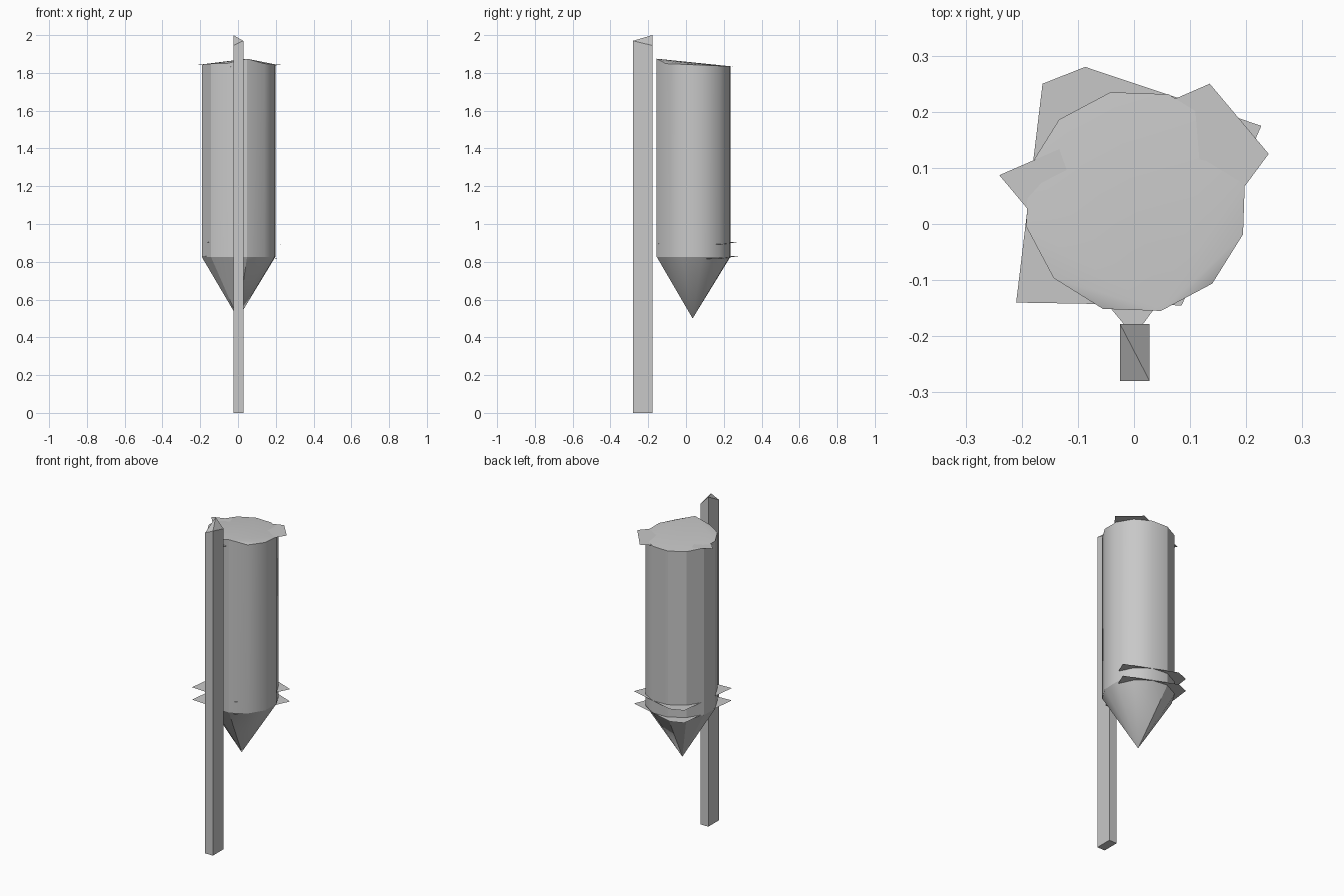
import bpy, bmesh, math

if "Cube" in bpy.data.objects:
    bpy.data.objects.remove(bpy.data.objects["Cube"])

grey = bpy.data.materials.new("light_grey")
grey.diffuse_color = (0.58, 0.58, 0.58, 1)
grey.use_nodes = True
grey.node_tree.nodes["Principled BSDF"].inputs["Base Color"].default_value = grey.diffuse_color


def finish(name, bm):
    mesh = bpy.data.meshes.new(name)
    bm.to_mesh(mesh)
    bm.free()
    mesh.materials.append(grey)
    ob = bpy.data.objects.new(name, mesh)
    bpy.context.collection.objects.link(ob)
    return ob


def sheet(name, points):
    bm = bmesh.new()
    bm.faces.new([bm.verts.new(p) for p in points])
    bmesh.ops.recalc_face_normals(bm, faces=bm.faces)
    bm.normal_update()
    if next(iter(bm.faces)).normal.z < 0:
        bmesh.ops.reverse_faces(bm, faces=bm.faces[:])
    return finish(name, bm)


# Twelve-sided tank with a pointed hopper below and a folded lid on top
SIDES, RADIUS, CX, CY = 12, 0.2, 0.003, 0.04
SHARP = {103, 133, 163, 193, 223, 283}
angles = [13 + 30 * i for i in range(SIDES)]
bm = bmesh.new()


def ring(height):
    return [bm.verts.new((CX + RADIUS * math.cos(math.radians(a)),
                          CY + RADIUS * math.sin(math.radians(a)), height(a)))
            for a in angles]


low = ring(lambda a: 0.826)
top = ring(lambda a: 1.875 if a == 283 else 1.843 - 0.008 * math.sin(math.radians(a)))
tip = bm.verts.new((0, 0.035, 0.5))
peak = angles.index(283)
for i, a in enumerate(angles):
    j = (i + 1) % SIDES
    bm.faces.new((low[i], low[j], top[j], top[i])).smooth = True
    bm.faces.new((low[j], low[i], tip)).smooth = True
    if peak not in (i, j):
        bm.faces.new((top[peak], top[i], top[j])).smooth = True
for i, a in enumerate(angles):
    j = (i + 1) % SIDES
    for r in (low, top):
        bm.edges.get((r[i], r[j])).smooth = False
    if a in SHARP:
        bm.edges.get((low[i], top[i])).smooth = False
        bm.edges.get((low[i], tip)).smooth = False
finish("tank", bm)

# Thin plate under the lid
sheet("lid_plate", [(-0.24, 0.087, 1.845), (0, -0.2, 1.83),
                    (0.24, 0.125, 1.845), (0.135, 0.25, 1.832)])

# Two thin collars around the bottom of the tank
for name, z in (("lower_collar", 0.825), ("upper_collar", 0.9)):
    sheet(name, [(-0.163, 0.25, z + 0.005), (-0.21, -0.14, z + 0.005),
                 (0.085, -0.145, z - 0.005), (0.227, 0.175, z - 0.01),
                 (-0.087, 0.28, z + 0.005)])

# Post with a slanted, diagonally ridged top
bm = bmesh.new()
corners = [(-0.025, -0.28, 1.945), (0.028, -0.28, 1.97),
           (0.028, -0.178, 1.945), (-0.025, -0.178, 2.0)]
base = [bm.verts.new((x, y, 0)) for x, y, z in corners]
head = [bm.verts.new(c) for c in corners]
bm.faces.new(base[::-1])
for i in range(4):
    j = (i + 1) % 4
    bm.faces.new((base[i], base[j], head[j], head[i]))
bm.faces.new((head[0], head[1], head[3]))
bm.faces.new((head[1], head[2], head[3]))
finish("post", bm)
